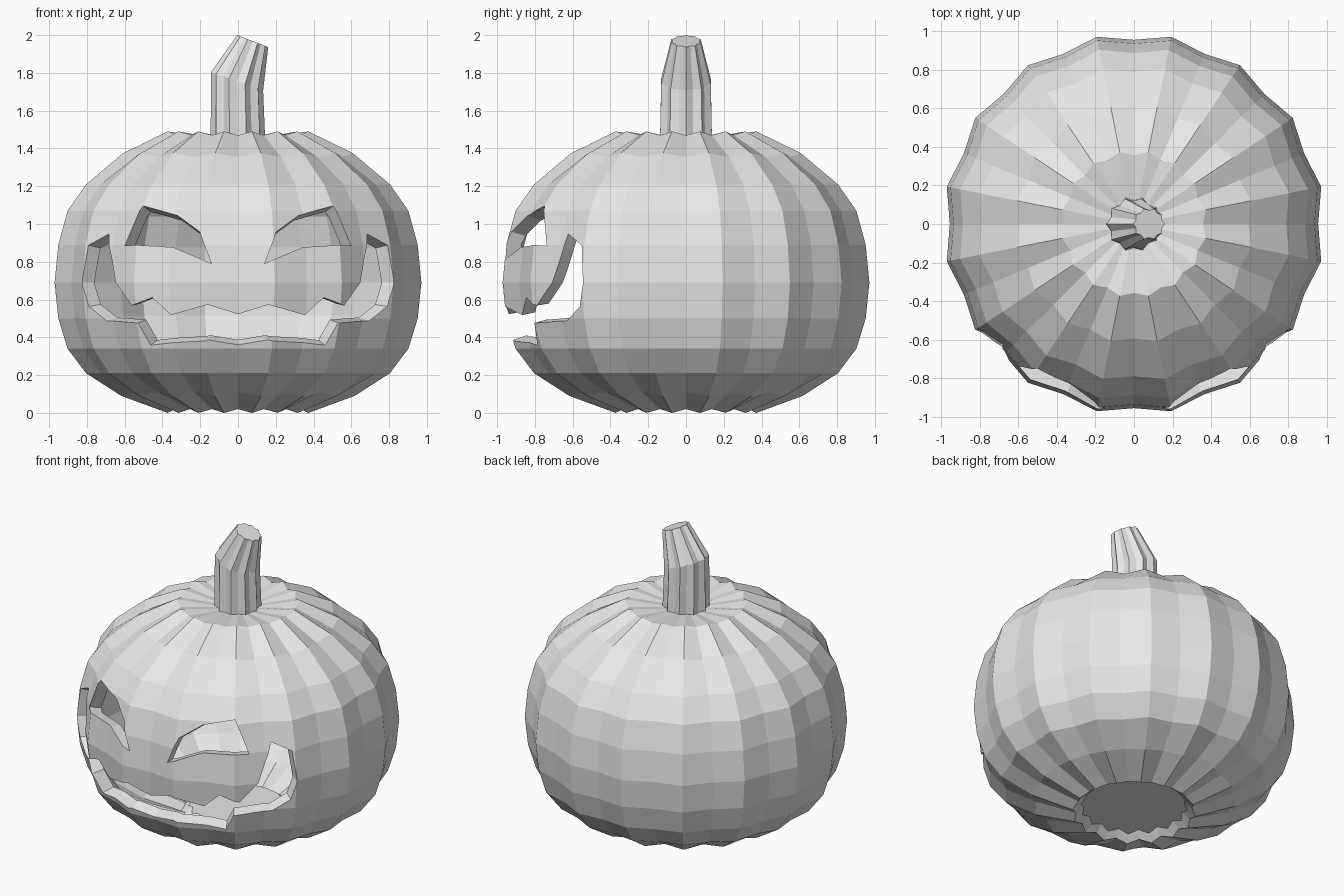
import bpy, bmesh, math
from mathutils import Vector

cube = bpy.data.objects.get("Cube")
if cube:
    bpy.data.objects.remove(cube, do_unlink=True)

mat = bpy.data.materials.new("pale grey")
mat.use_nodes = True
GREY = (0.8, 0.8, 0.8, 1)
mat.diffuse_color = GREY
mat.node_tree.nodes["Principled BSDF"].inputs["Base Color"].default_value = GREY

CENTRE = Vector((0, 0, 0.7))
# Ridge profile: (radius, height) from the underside to the crown
PROFILE = [(0.33, 0.04), (0.38, 0.0), (0.63, 0.09), (0.82, 0.21), (0.92, 0.34),
           (0.97, 0.5), (0.99, 0.69), (0.97, 0.89), (0.92, 1.07), (0.82, 1.21),
           (0.62, 1.375), (0.38, 1.49), (0.14, 1.45)]


def make_object(name, bm):
    bmesh.ops.recalc_face_normals(bm, faces=bm.faces)
    mesh = bpy.data.meshes.new(name)
    bm.to_mesh(mesh)
    bm.free()
    mesh.materials.append(mat)
    ob = bpy.data.objects.new(name, mesh)
    bpy.context.collection.objects.link(ob)
    return ob


def loft(name, rings):
    """Skin closed rings of equal length and cap both ends."""
    bm = bmesh.new()
    loops = [[bm.verts.new(p) for p in ring] for ring in rings]
    n = len(loops[0])
    for a, b in zip(loops, loops[1:]):
        for i in range(n):
            k = (i + 1) % n
            bm.faces.new((a[i], a[k], b[k], b[i]))
    bm.faces.new(loops[0][::-1])
    bm.faces.new(loops[-1])
    return make_object(name, bm)


def ribbed_ring(r, z, scale=1.0, columns=32):
    ring = []
    for j in range(columns):
        a = math.tau * j / columns
        valley = j % 2 == 0
        rad = r * 0.98 - 0.015 if valley else r
        h = z
        if valley and 0.3 < r < 0.7:
            h += 0.02 if z < 0.7 else -0.02
        p = Vector((rad * math.cos(a), rad * math.sin(a), h))
        ring.append(CENTRE + (p - CENTRE) * scale)
    return ring


def shell(name, scale):
    return loft(name, [ribbed_ring(r, z, scale) for r, z in PROFILE])


def surface_point(x, z):
    """Point on the front of the shell at the given x and z."""
    for (r0, z0), (r1, z1) in zip(PROFILE[1:], PROFILE[2:]):
        if z0 <= z <= z1:
            r = 0.98 * (r0 + (r1 - r0) * (z - z0) / (z1 - z0))
            return Vector((x, -math.sqrt(r * r - x * x), z))


def face_cutter(name, outline):
    """Wedge that tapers towards the middle of the shell."""
    pts = [surface_point(x, z) - CENTRE for x, z in outline]
    return loft(name, [[CENTRE + p * s for p in pts] for s in (0.6, 1.4)])


def mirror(outline):
    return [(-x, z) for x, z in reversed(outline)]


# Carved openings
EYE = [(0.6, 0.885), (0.495, 1.09), (0.325, 1.05), (0.2, 0.955),
       (0.14, 0.79), (0.35, 0.88)]
MOUTH = [(0, 0.355), (0.155, 0.39), (0.46, 0.36), (0.52, 0.48), (0.7, 0.485),
         (0.78, 0.565), (0.81, 0.69), (0.78, 0.885), (0.69, 0.95), (0.69, 0.88),
         (0.655, 0.69), (0.555, 0.57), (0.455, 0.61), (0.36, 0.515),
         (0.16, 0.575), (0, 0.52)]

# Hollow ribbed body
body = shell("pumpkin_body", 1.0)
cutters = [shell("hollow_cutter", 0.92),
           face_cutter("left_eye_cutter", EYE),
           face_cutter("right_eye_cutter", mirror(EYE)),
           face_cutter("mouth_cutter", MOUTH + mirror(MOUTH[1:-1]))]
for c in cutters:
    c.hide_render = True
    mod = body.modifiers.new(c.name, "BOOLEAN")
    mod.operation = "DIFFERENCE"
    mod.solver = "EXACT"
    mod.object = c
graph = bpy.context.evaluated_depsgraph_get()
carved = bpy.data.meshes.new_from_object(body.evaluated_get(graph))
body.modifiers.clear()
body.data = carved
for c in cutters:
    bpy.data.objects.remove(c, do_unlink=True)


# Fluted, bent stem
def stem_ring(cx, z, r, slope, columns=20):
    ring = []
    for j in range(columns):
        a = math.tau * j / columns
        rad = r * (0.86 if j % 2 else 1.0)
        x = rad * math.cos(a)
        ring.append((cx + x, rad * math.sin(a), z + slope * x))
    return ring


loft("stem", [stem_ring(0, 1.42, 0.145, 0),
              stem_ring(-0.005, 1.755, 0.138, -0.35),
              stem_ring(0.078, 1.968, 0.082, -0.39)])
